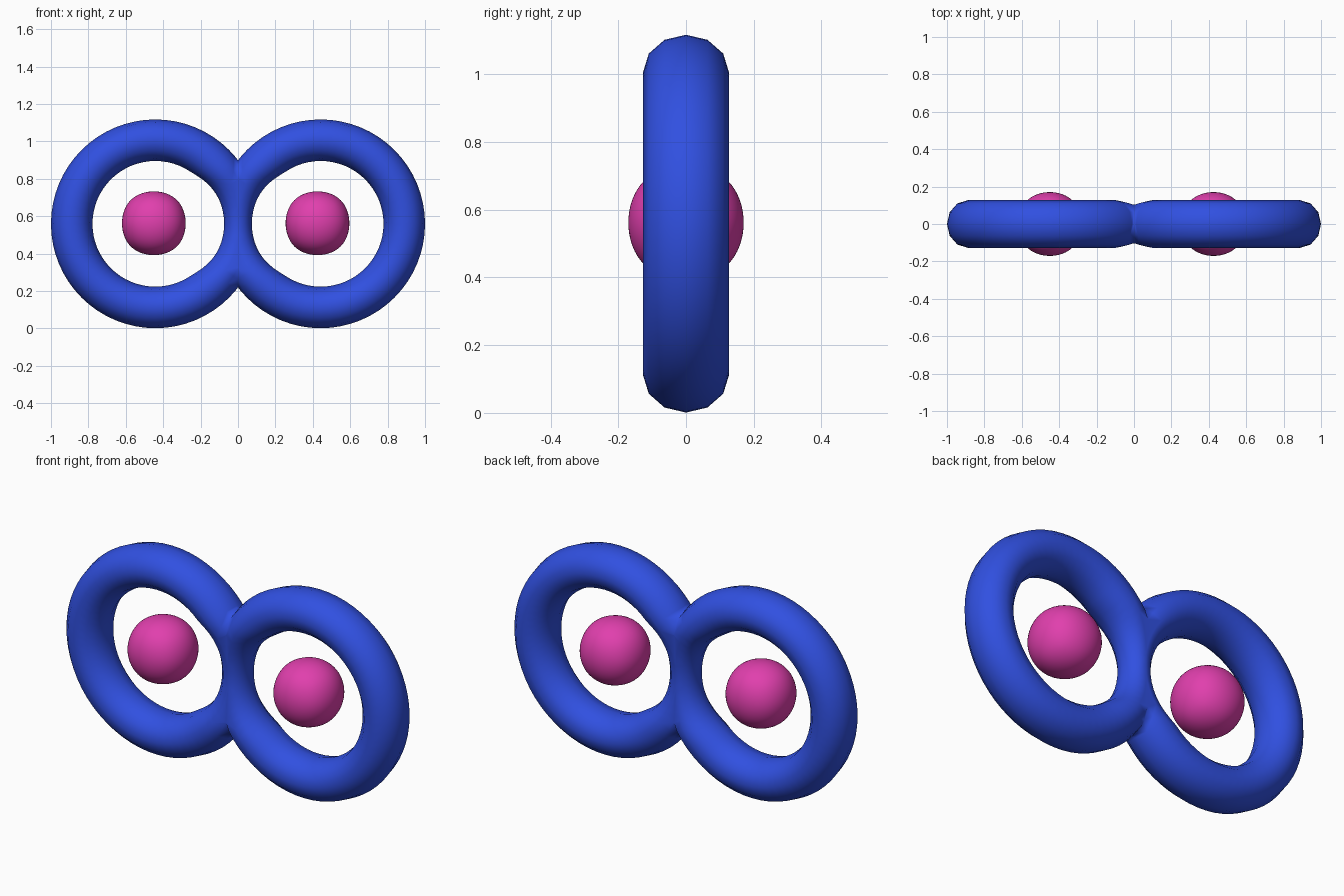
import bpy, bmesh
from math import cos, sin, tau

if "Cube" in bpy.data.objects:
    bpy.data.objects.remove(bpy.data.objects["Cube"])

ZC = 0.559            # height of the ring centres
XC = 0.442            # ring offset from the middle
R, RAD, DEP = 0.447, 0.111, 0.127   # ring radius, tube radius in plane, tube half depth
MAJOR, MINOR = 64, 12


def material(name, rgb):
    m = bpy.data.materials.new(name)
    m.diffuse_color = (*rgb, 1)
    m.use_nodes = True
    m.node_tree.nodes["Principled BSDF"].inputs["Base Color"].default_value = m.diffuse_color
    return m


def add_object(name, bm, mat):
    bmesh.ops.recalc_face_normals(bm, faces=bm.faces)
    for f in bm.faces:
        f.smooth = True
    me = bpy.data.meshes.new(name)
    bm.to_mesh(me)
    bm.free()
    me.materials.append(mat)
    ob = bpy.data.objects.new(name, me)
    bpy.context.collection.objects.link(ob)
    return ob


blue = material("blue", (0.03, 0.08, 0.75))
pink = material("pink", (0.75, 0.05, 0.42))

# Right ring: torus standing in the xz plane
bm = bmesh.new()
grid = []
for i in range(MAJOR):
    a = tau * i / MAJOR
    row = []
    for j in range(MINOR):
        b = tau * j / MINOR
        d = R + RAD * cos(b)
        row.append(bm.verts.new((XC + d * cos(a), DEP * sin(b), ZC + d * sin(a))))
    grid.append(row)
for i in range(MAJOR):
    for j in range(MINOR):
        k, l = (i + 1) % MAJOR, (j + 1) % MINOR
        bm.faces.new((grid[i][j], grid[k][j], grid[k][l], grid[i][l]))

# Cut at the middle, mirror to the left and weld into a figure of eight
bmesh.ops.bisect_plane(bm, geom=bm.verts[:] + bm.edges[:] + bm.faces[:], dist=1e-5,
                       plane_co=(0, 0, 0), plane_no=(1, 0, 0), clear_inner=True)
dup = bmesh.ops.duplicate(bm, geom=bm.verts[:] + bm.edges[:] + bm.faces[:])["geom"]
for v in dup:
    if isinstance(v, bmesh.types.BMVert):
        v.co.x *= -1
bmesh.ops.remove_doubles(bm, verts=bm.verts, dist=1e-4)

# Pinch the shared middle strut
for v in bm.verts:
    t = abs(v.co.z - ZC) / 0.27
    if abs(v.co.x) < 0.25 and t < 1:
        s = 1 - 0.3 * (1 - t * t)
        v.co.x *= s
        v.co.y *= s
add_object("double_ring", bm, blue)

# Balls floating in the ring holes: subdivided cubes
for name, x in (("left_ball", -0.45), ("right_ball", 0.425)):
    bm = bmesh.new()
    bmesh.ops.create_cube(bm, size=0.406)
    ball = add_object(name, bm, pink)
    ball.location = (x, 0, 0.562)
    sub = ball.modifiers.new("round", 'SUBSURF')
    sub.levels = sub.render_levels = 4
